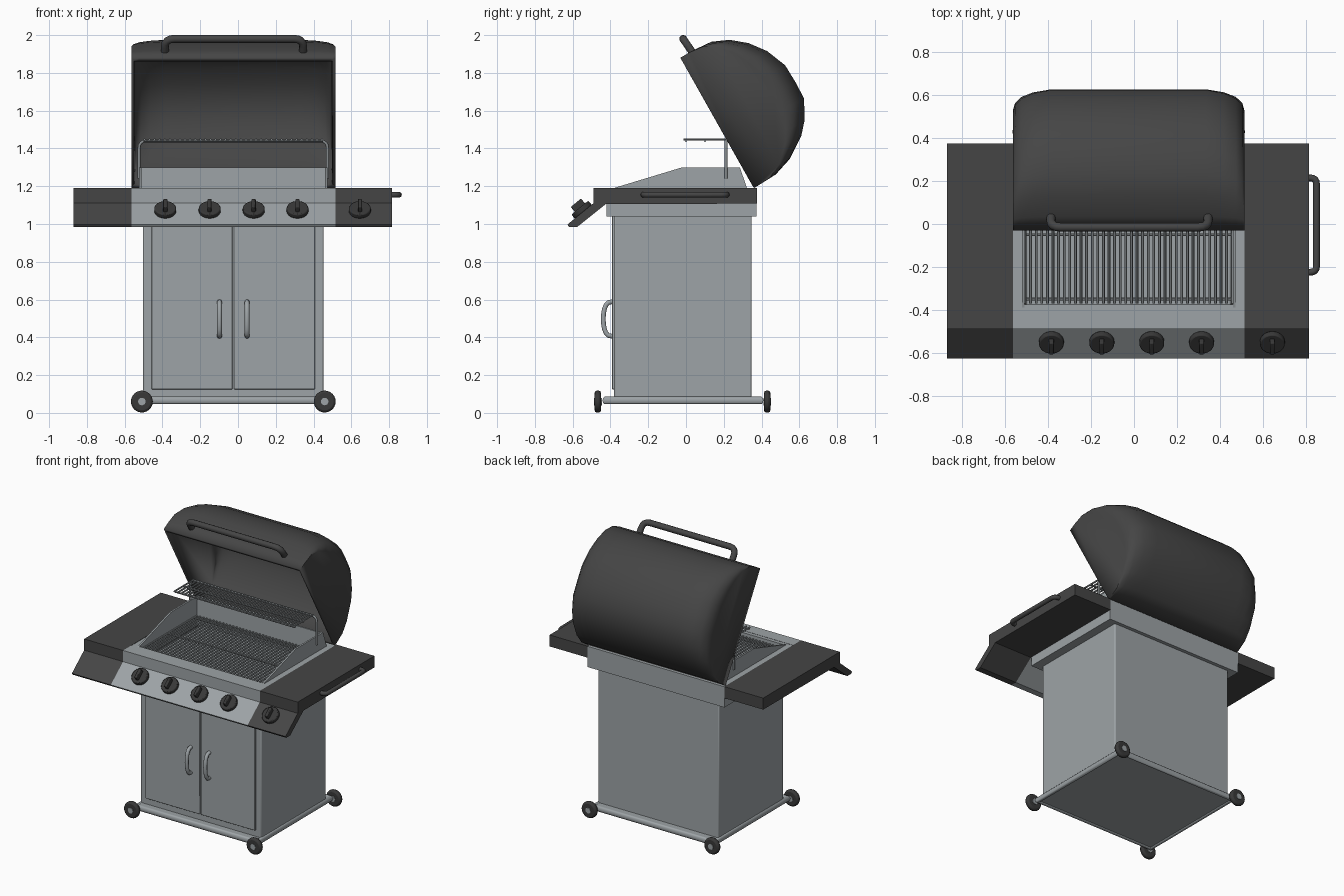
import bpy, bmesh, math
from mathutils import Vector, Matrix

if "Cube" in bpy.data.objects:
    bpy.data.objects.remove(bpy.data.objects["Cube"])

CX = -0.025  # symmetry plane of the cart


def mat(name, rgb):
    m = bpy.data.materials.new(name)
    m.diffuse_color = (*rgb, 1)
    m.use_nodes = True
    m.node_tree.nodes["Principled BSDF"].inputs["Base Color"].default_value = m.diffuse_color
    return m


DARK = mat("charcoal enamel", (0.06, 0.06, 0.06))
BLACK = mat("black plastic", (0.04, 0.04, 0.04))
STEEL = mat("brushed steel", (0.34, 0.37, 0.385))
WIRE = mat("grate steel", (0.24, 0.26, 0.27))


def finish(name, bm, m, angle=30, bevel=0):
    me = bpy.data.meshes.new(name)
    bm.to_mesh(me)
    bm.free()
    me.materials.append(m)
    ob = bpy.data.objects.new(name, me)
    bpy.context.collection.objects.link(ob)
    if bevel:
        b = ob.modifiers.new("bevel", "BEVEL")
        b.width, b.segments, b.limit_method = bevel, 2, "ANGLE"
    smooth(ob, angle)
    return ob


def smooth(ob, angle=30):
    bpy.ops.object.select_all(action="DESELECT")
    ob.select_set(True)
    bpy.context.view_layer.objects.active = ob
    bpy.ops.object.shade_smooth_by_angle(angle=math.radians(angle))


def add_box(bm, x0, x1, y0, y1, z0, z1):
    mx = Matrix.Translation(((x0 + x1) / 2, (y0 + y1) / 2, (z0 + z1) / 2))
    bmesh.ops.create_cube(bm, size=1, matrix=mx @ Matrix.Diagonal((x1 - x0, y1 - y0, z1 - z0, 1)))


def box(name, m, *dims, bevel=0):
    bm = bmesh.new()
    add_box(bm, *dims)
    return finish(name, bm, m, bevel=bevel)


def extrude_x(name, m, profile, x0, x1, bevel=0):
    """Extrude a (y, z) outline along x."""
    bm = bmesh.new()
    f = bm.faces.new([bm.verts.new((x0, y, z)) for y, z in profile])
    g = bmesh.ops.extrude_face_region(bm, geom=[f])["geom"]
    bmesh.ops.translate(bm, vec=(x1 - x0, 0, 0), verts=[v for v in g if isinstance(v, bmesh.types.BMVert)])
    bmesh.ops.recalc_face_normals(bm, faces=bm.faces)
    return finish(name, bm, m, bevel=bevel)


def rounded(pts, r, n=4):
    """Round the inner corners of a path."""
    pts = [Vector(p) for p in pts]
    out = [pts[0]]
    for a, b, c in zip(pts, pts[1:], pts[2:]):
        p, q = b + (a - b).normalized() * r, b + (c - b).normalized() * r
        for i in range(n + 1):
            t = i / n
            out.append(p * (1 - t) ** 2 + b * 2 * t * (1 - t) + q * t * t)
    return out + [pts[-1]]


def tubes(name, m, paths, r, res=2, cyclic=False):
    cu = bpy.data.curves.new(name, "CURVE")
    cu.dimensions, cu.bevel_depth, cu.bevel_resolution, cu.use_fill_caps = "3D", r, res, True
    for path in paths:
        s = cu.splines.new("POLY")
        s.points.add(len(path) - 1)
        for p, co in zip(s.points, path):
            p.co = (*co, 1)
        s.use_cyclic_u = cyclic
    cu.materials.append(m)
    ob = bpy.data.objects.new(name, cu)
    bpy.context.collection.objects.link(ob)
    bpy.ops.object.select_all(action="DESELECT")
    ob.select_set(True)
    bpy.context.view_layer.objects.active = ob
    bpy.ops.object.convert(target="MESH")
    smooth(bpy.context.object, 50)


def add_cyl(bm, r, depth, mx, seg=24):
    bmesh.ops.create_cone(bm, cap_ends=True, segments=seg, radius1=r, radius2=r, depth=depth, matrix=mx)


# cart: cabinet, base plate, tube frame
box("cabinet", STEEL, CX - 0.478, CX + 0.478, -0.382, 0.348, 0.07, 1.1, bevel=0.008)
box("base_plate", STEEL, CX - 0.465, CX + 0.465, -0.43, 0.4, 0.055, 0.082)
xa, xb, ya, yb = CX - 0.475, CX + 0.475, -0.427, 0.395
tubes("base_frame", STEEL, [[(xa, ya, .066), (xb, ya, .066), (xb, yb, .066), (xa, yb, .066)]], 0.021, 3, True)

# doors with curved handles
for s, side in ((-1, "left"), (1, "right")):
    x0, x1 = sorted((CX + s * 0.004, CX + s * 0.433))
    box(side + "_door", STEEL, x0, x1, -0.392, -0.375, 0.125, 1.09, bevel=0.004)
    hx = CX + s * 0.073
    arc = [(hx, -0.385 - 0.053 * math.sin(t * math.pi / 10) ** 0.6, 0.497 - 0.092 * math.cos(t * math.pi / 10))
           for t in range(11)]
    tubes(side + "_door_handle", STEEL, [arc], 0.013, 3)

# wheels with hubs
for sx, sy, nm in ((-1, -1, "front_left"), (1, -1, "front_right"), (-1, 1, "rear_left"), (1, 1, "rear_right")):
    y = -0.467 if sy < 0 else 0.43
    base = Matrix.Translation((CX + sx * 0.484, y, 0.06)) @ Matrix.Rotation(math.pi / 2, 4, "X")
    bm = bmesh.new()
    add_cyl(bm, 0.058, 0.034, base)
    finish(nm + "_wheel", bm, BLACK, 40, 0.012)
    bm = bmesh.new()
    add_cyl(bm, 0.02, 0.042, base, 16)
    finish(nm + "_hub", bm, STEEL)

# firebox: deck rim around the opening, dark floor
X0, X1 = -0.565, 0.515
bm = bmesh.new()
add_box(bm, X0, X0 + 0.042, -0.42, 0.373, 1.04, 1.188)
add_box(bm, X1 - 0.042, X1, -0.42, 0.373, 1.04, 1.188)
add_box(bm, X0 + 0.042, X1 - 0.042, -0.42, -0.375, 1.04, 1.188)
add_box(bm, X0 + 0.042, X1 - 0.042, 0.28, 0.373, 1.04, 1.188)
add_box(bm, X0 + 0.042, X1 - 0.042, -0.375, 0.28, 1.04, 1.06)
finish("firebox", bm, STEEL)
box("firebox_floor", DARK, X0 + 0.042, X1 - 0.042, -0.375, 0.28, 1.06, 1.08)
wall = [(-0.39, 1.17), (-0.39, 1.188), (-0.02, 1.3), (0.285, 1.3), (0.33, 1.17)]
extrude_x("left_wind_wall", STEEL, wall, X0 + 0.042, X0 + 0.054)
extrude_x("right_wind_wall", STEEL, wall, X1 - 0.054, X1 - 0.042)
box("back_wind_wall", STEEL, X0 + 0.05, X1 - 0.05, 0.27, 0.282, 1.08, 1.3)

# control panel and side shelves share the sloping front
front = [(-0.49, 1.19), (-0.49, 1.11), (-0.628, 0.997), (-0.62, 0.985), (-0.575, 0.985), (-0.425, 1.105)]
extrude_x("control_panel", STEEL, front + [(-0.4, 1.19)], X0, X1)
shelf = front + [(0.375, 1.108), (0.375, 1.19)]
extrude_x("left_shelf", DARK, shelf, -0.872, X0)
extrude_x("right_shelf", DARK, shelf, X1, 0.815)
tubes("towel_bar", DARK, [rounded([(0.81, -0.225, 1.155), (0.851, -0.225, 1.155),
                                   (0.851, 0.215, 1.155), (0.81, 0.215, 1.155)], 0.03)], 0.016, 3)

# knobs square to the slope
tilt = math.atan2(0.138, 0.113) - math.pi / 2
for i, x in enumerate((-0.385, -0.15, 0.083, 0.315, 0.645)):
    mx = Matrix.Translation((x, -0.545, 1.066)) @ Matrix.Rotation(-tilt, 4, "X")
    mx = Matrix.Translation((x, -0.545, 1.066)) @ Vector((0, -0.634, 0.774)).to_track_quat("Z", "X").to_matrix().to_4x4()
    bm = bmesh.new()
    add_cyl(bm, 0.058, 0.03, mx @ Matrix.Translation((0, 0, 0.012)))
    finish("knob_%d" % (i + 1), bm, BLACK, 30, 0.006)
    bm = bmesh.new()
    add_box(bm, -0.035, 0.035, -0.011, 0.011, 0.02, 0.06)
    bm.transform(mx)
    if abs((mx.to_3x3() @ Vector((1, 0, 0))).x) > 0.5:  # keep the grip along the slope
        bm.transform(mx @ Matrix.Rotation(math.pi / 2, 4, "Z") @ mx.inverted())
    finish("knob_grip_%d" % (i + 1), bm, BLACK, 30, 0.005)

# cooking grate
bars = [[(-0.508 + i * 0.966 / 37, -0.37, 1.165), (-0.508 + i * 0.966 / 37, 0.265, 1.165)] for i in range(38)]
cross = [[(-0.52, y, 1.157), (0.47, y, 1.157)] for y in (-0.35, -0.05, 0.24)]
tubes("cooking_grate", WIRE, bars + cross, 0.0065, 1)

# warming rack and its bent supports
bars = [[(-0.495 + i * 0.94 / 35, -0.012, 1.447), (-0.495 + i * 0.94 / 35, 0.212, 1.447)] for i in range(36)]
bars += [[(-0.5, y, 1.44), (0.45, y, 1.44)] for y in (0.0, 0.1)]
tubes("warming_rack", WIRE, bars, 0.006, 1)
tubes("warming_rack_support", WIRE, [rounded([(-0.524, 0.212, 1.24), (-0.524, 0.212, 1.44),
                                              (0.474, 0.212, 1.44), (0.474, 0.212, 1.24)], 0.04)], 0.008, 2)

# hood: side outline in (y, z), flattened towards both ends, thickened inward
outline = [(-0.03, 1.88), (0.035, 1.918), (0.135, 1.965), (0.23, 1.975), (0.33, 1.958), (0.43, 1.915),
           (0.525, 1.84), (0.58, 1.75), (0.625, 1.665), (0.628, 1.55), (0.61, 1.465), (0.55, 1.345),
           (0.475, 1.262), (0.36, 1.19)]
half = [(0.54, 0.72), (0.53, 0.82), (0.5, 0.9), (0.445, 0.96), (0.36, 1.0)]
stations = [(-x, s) for x, s in half] + [(0, 1.0)] + [(x, s) for x, s in reversed(half)]
p0 = Vector(outline[0])
d = (Vector(outline[-1]) - p0).normalized()
n = Vector((-d.y, d.x))
bm = bmesh.new()
rows = []
for x, s in stations:
    row = []
    for p in outline:
        q = Vector(p) - p0
        w = p0 + d * q.dot(d) + n * q.dot(n) * s
        row.append(bm.verts.new((CX + x, w.x, w.y)))
    rows.append(row)
for a, b in zip(rows, rows[1:]):
    for i in range(len(outline) - 1):
        bm.faces.new((a[i], a[i + 1], b[i + 1], b[i]))
bm.faces.new(rows[0])
bm.faces.new(rows[-1])
bmesh.ops.recalc_face_normals(bm, faces=bm.faces)
back = max(bm.faces, key=lambda f: f.calc_center_median().y)
if back.normal.y < 0:
    bmesh.ops.reverse_faces(bm, faces=bm.faces)
hood = finish("hood", bm, DARK, 35)
sol = hood.modifiers.new("thickness", "SOLIDIFY")
sol.thickness, sol.offset = 0.022, -1

# hood handle
tubes("hood_handle", DARK, [rounded([(-0.387, 0.04, 1.9), (-0.387, -0.015, 1.98),
                                     (0.345, -0.015, 1.98), (0.345, 0.04, 1.9)], 0.05)], 0.021, 3)
